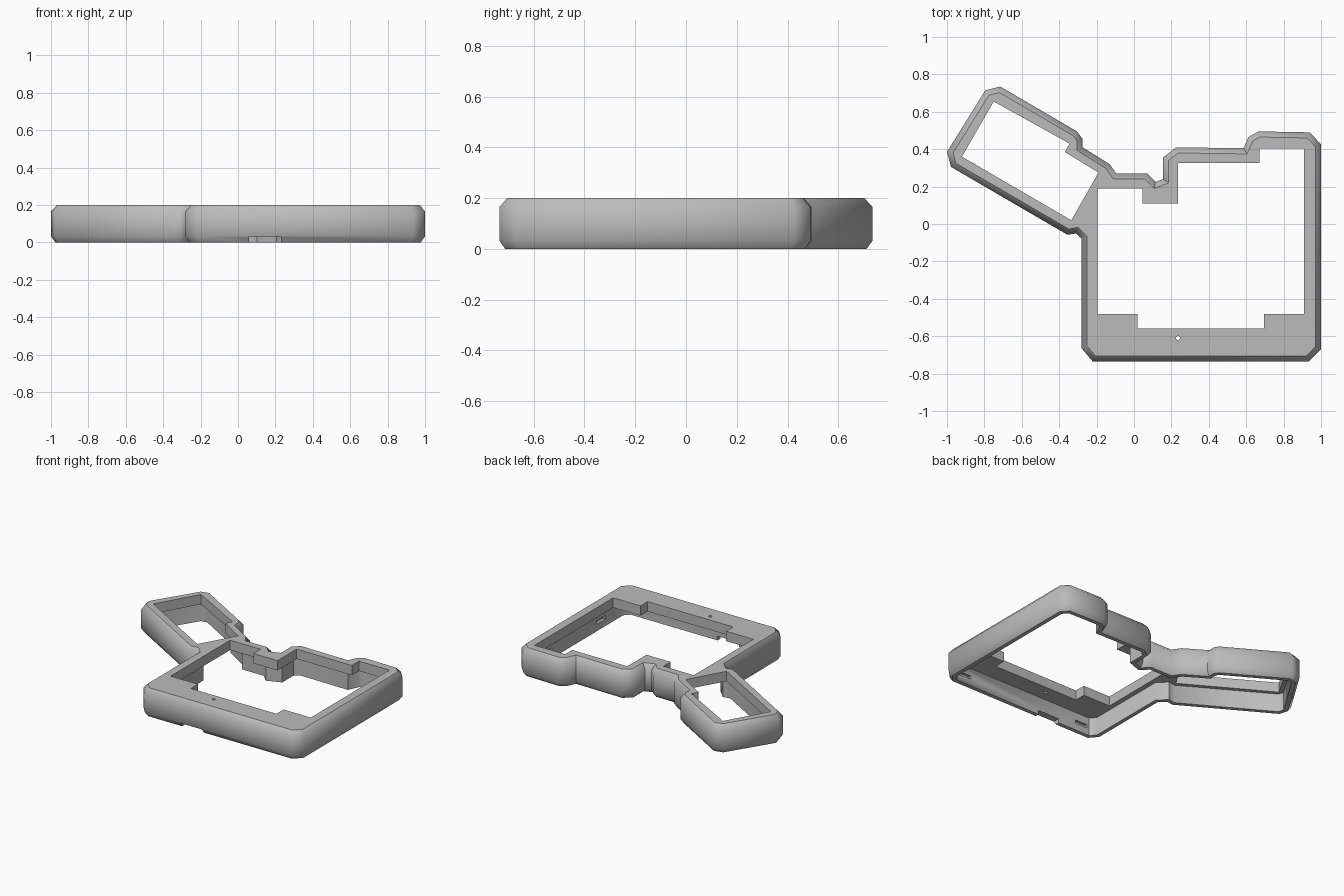
import bpy
import bmesh
from math import cos, sin, pi, radians
from mathutils import Vector

cube = bpy.data.objects.get("Cube")
if cube:
    bpy.data.objects.remove(cube, do_unlink=True)

HEIGHT = 0.2
PLATE_UNDERSIDE = 0.13
WALL = 0.05

# Outer outline, counter-clockwise from the front left corner
OUTLINE = [
    (-0.28, -0.665), (-0.22, -0.735), (0.935, -0.735), (1, -0.67),
    (1, 0.425), (0.94, 0.49), (0.665, 0.495), (0.612, 0.465),
    (0.585, 0.405), (0.225, 0.41), (0.155, 0.355), (0.155, 0.24),
    (0.115, 0.225), (0.07, 0.27), (-0.095, 0.27), (-0.13, 0.32),
    (-0.275, 0.41), (-0.275, 0.455), (-0.305, 0.495), (-0.715, 0.735),
    (-0.795, 0.715), (-1, 0.385), (-0.978, 0.305), (-0.355, -0.058),
    (-0.31, -0.05), (-0.28, -0.08),
]

# Openings in the top plate
MAIN_OPENING = [
    (-0.195, -0.48), (0.02, -0.48), (0.02, -0.56), (0.695, -0.56),
    (0.695, -0.48), (0.91, -0.48), (0.91, 0.405), (0.67, 0.405),
    (0.67, 0.325), (0.235, 0.325), (0.235, 0.11), (0.045, 0.11),
    (0.045, 0.19), (-0.195, 0.19),
]
SIDE_OPENING = [
    (-0.92, 0.36), (-0.335, 0.02), (-0.19, 0.275), (-0.37, 0.385),
    (-0.345, 0.43), (-0.75, 0.655),
]


def inset(points, distance):
    """Move every edge of a counter-clockwise outline inward."""
    result = []
    for i, p in enumerate(points):
        p = Vector(p)
        before = (p - Vector(points[i - 1])).normalized()
        after = (Vector(points[(i + 1) % len(points)]) - p).normalized()
        n1 = Vector((-before.y, before.x))
        n2 = Vector((-after.y, after.x))
        result.append(p + (n1 + n2) * distance / (1 + n1.dot(n2)))
    return result


def loft(name, rings):
    """Solid from stacked (outline, z) rings."""
    bm = bmesh.new()
    loops = [[bm.verts.new((p[0], p[1], z)) for p in pts] for pts, z in rings]
    for low, high in zip(loops, loops[1:]):
        for i in range(len(low)):
            j = (i + 1) % len(low)
            bm.faces.new((low[i], low[j], high[j], high[i]))
    bm.faces.new(loops[0][::-1])
    bm.faces.new(loops[-1])
    mesh = bpy.data.meshes.new(name)
    bm.to_mesh(mesh)
    bm.free()
    obj = bpy.data.objects.new(name, mesh)
    bpy.context.collection.objects.link(obj)
    return obj


def cut(target, points, bottom, top):
    """Subtract a prism from the target."""
    cutter = loft("cutter", [(points, bottom), (points, top)])
    cutter.hide_render = True
    mod = target.modifiers.new("cut", "BOOLEAN")
    mod.operation = "DIFFERENCE"
    mod.solver = "EXACT"
    mod.object = cutter
    bpy.context.view_layer.objects.active = target
    bpy.ops.object.modifier_apply(modifier=mod.name)
    bpy.data.objects.remove(cutter, do_unlink=True)


def rectangle(x1, y1, x2, y2):
    return [(x1, y1), (x2, y1), (x2, y2), (x1, y2)]


# Chamfered body
case = loft("case_shell", [
    (inset(OUTLINE, 0.022), 0),
    (OUTLINE, 0.032),
    (OUTLINE, HEIGHT - 0.035),
    (inset(OUTLINE, 0.03), HEIGHT),
])

# Hollow underside and openings
cut(case, inset(OUTLINE, WALL), -0.1, PLATE_UNDERSIDE)
for opening in (MAIN_OPENING, SIDE_OPENING):
    cut(case, opening, 0.1, 0.3)

# Small reset hole
hole = [(0.235 + 0.011 * cos(a * pi / 6), -0.61 + 0.011 * sin(a * pi / 6))
        for a in range(12)]
cut(case, hole, 0.1, 0.3)

# Notch under the front wall
cut(case, rectangle(0.06, -0.8, 0.23, -0.66), -0.1, 0.03)

# Clip slots inside the front and right walls
for x in (-0.13, 0.85):
    cut(case, rectangle(x - 0.05, -0.705, x + 0.05, -0.66), 0.05, 0.075)
for y in (-0.4, 0.2):
    cut(case, rectangle(0.92, y - 0.05, 0.97, y + 0.05), 0.05, 0.075)

# Grey plastic
grey = bpy.data.materials.new("grey_plastic")
grey.use_nodes = True
colour = (0.5, 0.5, 0.5, 1)
grey.diffuse_color = colour
grey.node_tree.nodes["Principled BSDF"].inputs["Base Color"].default_value = colour
case.data.materials.clear()
case.data.materials.append(grey)

# Smooth rounded corners, sharp rims
bpy.ops.object.select_all(action="DESELECT")
case.select_set(True)
bpy.context.view_layer.objects.active = case
bpy.ops.object.shade_smooth_by_angle(angle=radians(46))
